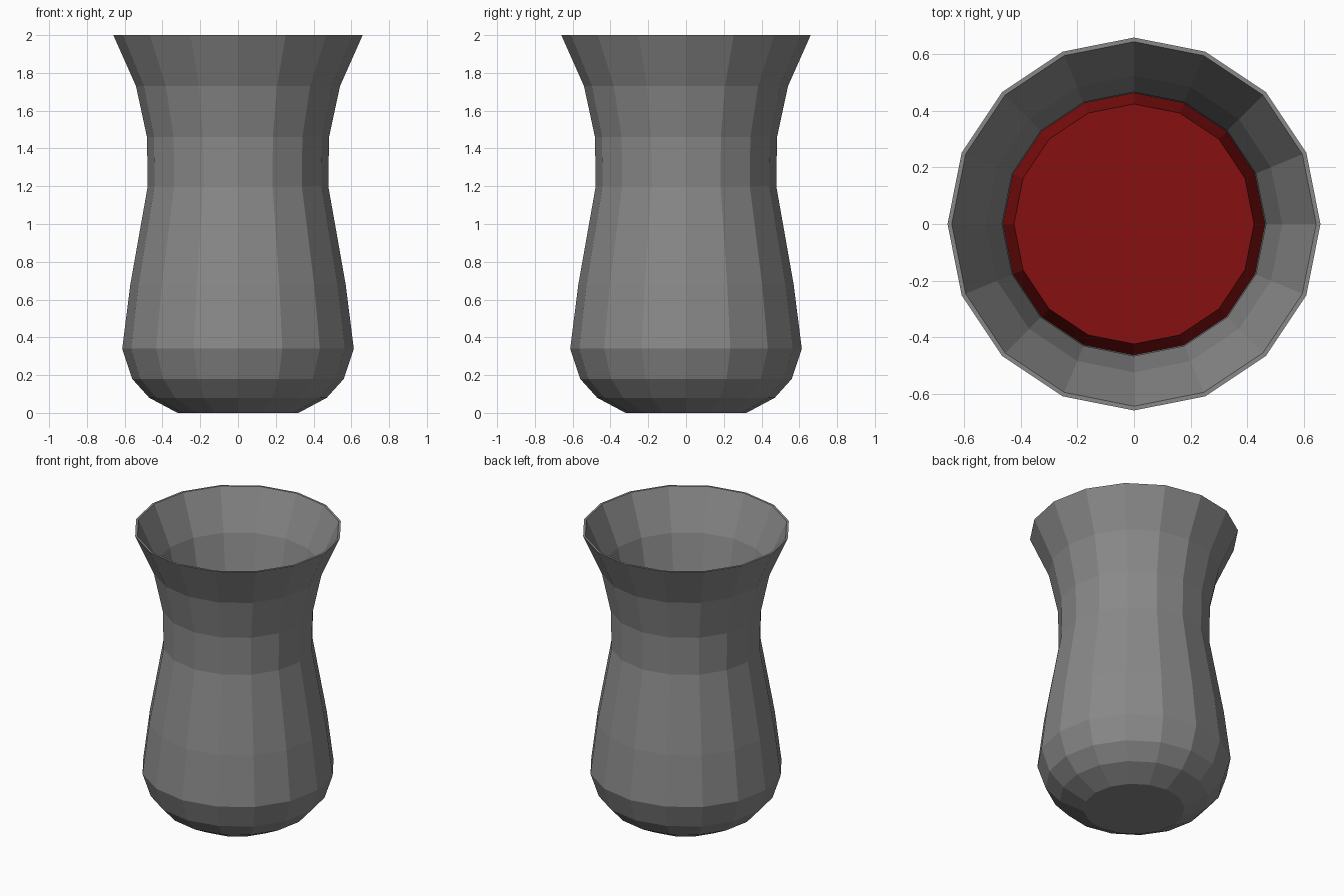
import bpy
import bmesh
from math import cos, sin, tau

SIDES = 16
WALL = 0.015
GAP = 0.045

cube = bpy.data.objects.get("Cube")
if cube:
    bpy.data.objects.remove(cube, do_unlink=True)


def make_material(name, rgb):
    mat = bpy.data.materials.new(name)
    mat.use_nodes = True
    colour = (*rgb, 1.0)
    mat.diffuse_color = colour
    for node in mat.node_tree.nodes:
        if node.type == 'BSDF_PRINCIPLED':
            node.inputs["Base Color"].default_value = colour
    return mat


def lathe(name, profile, mat):
    """Turn a (radius, height) profile into a closed, flat-faced solid."""
    bm = bmesh.new()
    rings = [[bm.verts.new((r * cos(tau * i / SIDES), r * sin(tau * i / SIDES), z))
              for i in range(SIDES)] for r, z in profile]
    for low, high in zip(rings, rings[1:]):
        for i in range(SIDES):
            j = (i + 1) % SIDES
            bm.faces.new((low[i], low[j], high[j], high[i]))
    bm.faces.new(rings[0])
    bm.faces.new(rings[-1])
    bmesh.ops.recalc_face_normals(bm, faces=bm.faces)
    mesh = bpy.data.meshes.new(name)
    bm.to_mesh(mesh)
    bm.free()
    mesh.materials.append(mat)
    obj = bpy.data.objects.new(name, mesh)
    bpy.context.collection.objects.link(obj)
    return obj


grey = make_material("smoky grey", (0.25, 0.25, 0.25))
red = make_material("dark red", (0.24, 0.005, 0.005))

# Outer silhouette, from the base up to the flared rim
outer = [(0.32, 0), (0.47, 0.08), (0.56, 0.18), (0.613, 0.34), (0.57, 0.68),
         (0.478, 1.2), (0.482, 1.46), (0.54, 1.73), (0.66, 2.0)]

# Thin-walled vessel: up the outside, over the rim, down the inside
inner = [(r - WALL, z) for r, z in outer]
inner[0] = (inner[0][0], WALL)
inner[1] = (inner[1][0], inner[1][1] + WALL / 2)
lathe("vessel", outer + inner[::-1], grey)

# Liquid filling the belly, just clear of the wall and ending below the neck
liquid = [(r - GAP - WALL / 2, max(z, GAP)) for r, z in outer[:5]]
liquid.append((0.425, 1.18))
lathe("liquid", liquid, red)
